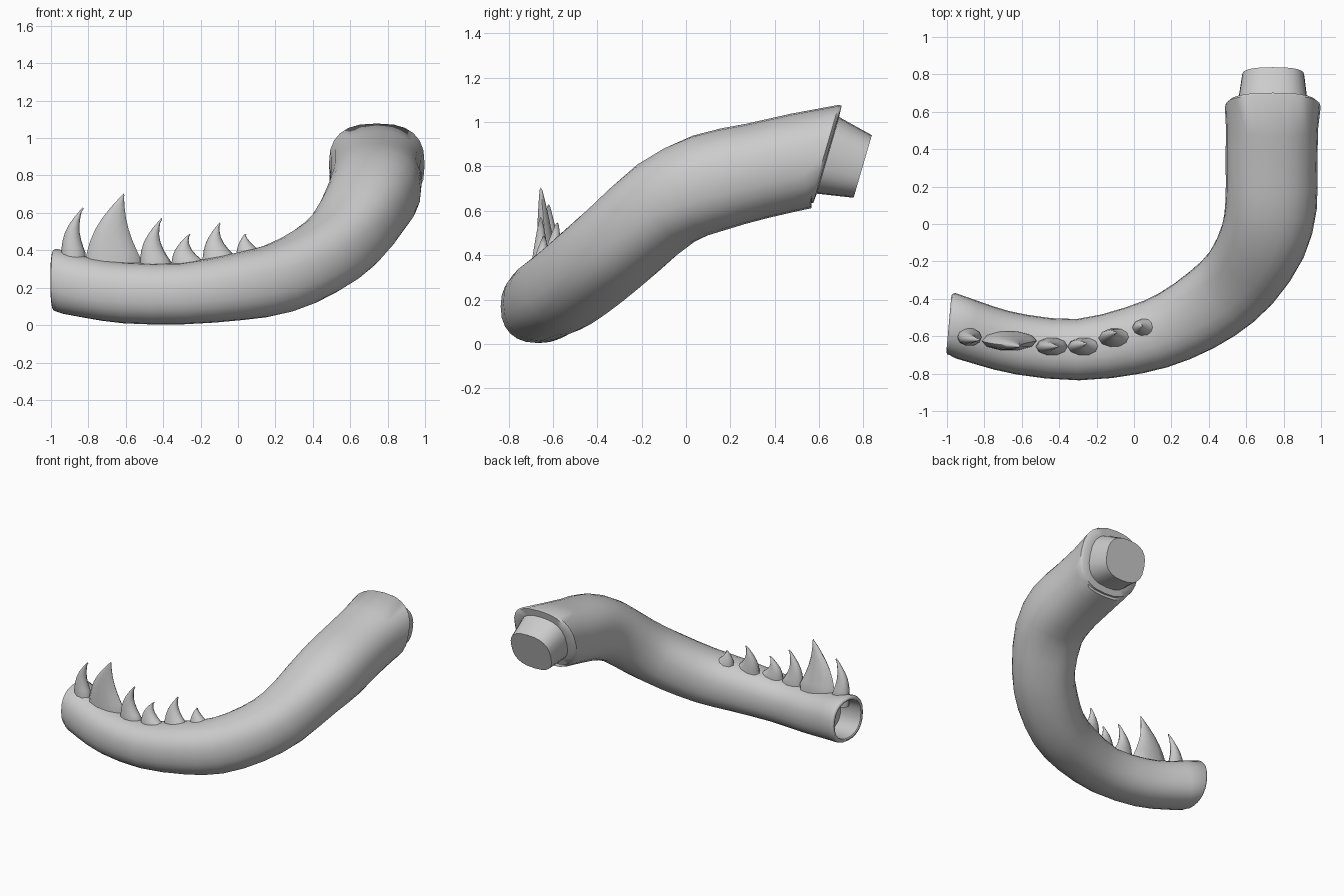
import bpy, bmesh, math
from mathutils import Vector

if "Cube" in bpy.data.objects:
    bpy.data.objects.remove(bpy.data.objects["Cube"])

SIDES = 24


def ring(bm, c, side, up, rw, rh, n=SIDES, power=2.3):
    """Superelliptic cross-section ring"""
    out = []
    for i in range(n):
        a = 2 * math.pi * i / n
        ca, sa = math.cos(a), math.sin(a)
        u = math.copysign(abs(ca) ** (2 / power), ca) * rw
        v = math.copysign(abs(sa) ** (2 / power), sa) * rh
        out.append(bm.verts.new(c + side * u + up * v))
    return out


def skin(bm, rings):
    for a, b in zip(rings, rings[1:]):
        n = len(a)
        for i in range(n):
            bm.faces.new((a[i], a[(i + 1) % n], b[(i + 1) % n], b[i]))


def finish(bm, name, angle):
    bmesh.ops.recalc_face_normals(bm, faces=bm.faces)
    me = bpy.data.meshes.new(name)
    bm.to_mesh(me)
    bm.free()
    ob = bpy.data.objects.new(name, me)
    bpy.context.collection.objects.link(ob)
    bpy.ops.object.select_all(action='DESELECT')
    ob.select_set(True)
    bpy.context.view_layer.objects.active = ob
    bpy.ops.object.shade_smooth_by_angle(angle=math.radians(angle))
    return ob


def frame(t):
    side = t.cross(Vector((0, 0, 1))).normalized()
    return side, side.cross(t).normalized()


# Centre line: x, y, z, half width, half height
path = [Vector(p) for p in (
    (-0.98, -0.535, 0.24, 0.167, 0.168),
    (-0.80, -0.595, 0.20, 0.162, 0.162),
    (-0.60, -0.645, 0.172, 0.162, 0.163),
    (-0.30, -0.672, 0.168, 0.164, 0.164),
    (0.00, -0.622, 0.205, 0.182, 0.18),
    (0.22, -0.545, 0.25, 0.195, 0.19),
    (0.42, -0.425, 0.345, 0.21, 0.195),
    (0.575, -0.285, 0.465, 0.218, 0.20),
    (0.69, -0.09, 0.635, 0.235, 0.212),
    (0.733, 0.10, 0.725, 0.245, 0.225),
    (0.735, 0.32, 0.78, 0.245, 0.218),
    (0.738, 0.52, 0.825, 0.247, 0.218))]


def catmull(i, t):
    n = len(path)
    a, b, c, d = (path[max(0, min(n - 1, i + k))] for k in (-1, 0, 1, 2))
    return 0.5 * (2 * b + (c - a) * t + (2 * a - 5 * b + 4 * c - d) * t * t
                  + (3 * b - a - 3 * c + d) * t ** 3)


pts = [catmull(i, k / 2) for i in range(len(path) - 1) for k in range(2)] + [path[-1]]
bm = bmesh.new()
rings = []

# Hollow open end: inside cavity and rounded lip
t0 = Vector((1, -0.09, 0.0)).normalized()
s0, u0 = frame(t0)
c0 = Vector((-0.985, -0.535, 0.24))
for off, r in ((0.20, 0.125), (0.03, 0.135), (0.0, 0.14), (-0.005, 0.15), (0.0, 0.162)):
    c = c0 + Vector((off, -off * 0.3, -off * 0.2))
    rings.append(ring(bm, c, s0, u0, r, r))
bm.faces.new(rings[0])

# Main tube
for i, p in enumerate(pts):
    if i == 0:
        t = t0
        p = p + Vector((0.01, 0, 0, 0, 0))
    else:
        q = pts[min(i + 1, len(pts) - 1)] - pts[i - 1]
        t = Vector(q[:3]).normalized()
    s, u = frame(t)
    rings.append(ring(bm, Vector(p[:3]), s, u, p[3], p[4]))

# Tilted collar and tapered end plug
t1 = Vector((0, 0.96, -0.28)).normalized()
s1, u1 = frame(t1)
for c, w, h in (((0.742, 0.625, 0.857), 0.256, 0.230),
                ((0.742, 0.638, 0.855), 0.240, 0.228),
                ((0.742, 0.640, 0.850), 0.188, 0.180),
                ((0.744, 0.797, 0.800), 0.166, 0.147)):
    rings.append(ring(bm, Vector(c), s1, u1, w, h, power=2.6))
bm.faces.new(rings[-1])
skin(bm, rings)
finish(bm, "curved_tube", 50)


def spike(name, left, right, tip, base_z, y0, y1, thick, pinch, belly):
    """Curved fin-like tooth leaning toward its tip"""
    bm = bmesh.new()
    tx, tz = tip
    rs = []
    for t in (-0.35, 0.0, 0.12, 0.27, 0.45, 0.62, 0.78, 0.9, 0.97):
        k = max(t, 0)
        xl = left + (tx - left) * (k - belly * math.sin(math.pi * k))
        xr = right + (tx - right) * k - pinch * math.sin(math.pi * k)
        xr = max(xr, xl + 0.012)
        z = base_z + (tz - base_z) * t
        y = y0 + (y1 - y0) * k
        hw = thick * (1 - k) ** 0.8 + 0.003
        rs.append(ring(bm, Vector(((xl + xr) / 2, y, z)), Vector((1, 0, 0)),
                       Vector((0, 1, 0)), (xr - xl) / 2, hw, n=10, power=2))
    skin(bm, rs)
    top = bm.verts.new((tx, y1, tz))
    n = len(rs[-1])
    for i in range(n):
        bm.faces.new((rs[-1][i], rs[-1][(i + 1) % n], top))
    bm.faces.new(rs[0])
    finish(bm, name, 60)


# Row of teeth: left, right, tip, base height, base y, tip y, thickness, pinch, belly
teeth = [
    (-0.945, -0.815, (-0.83, 0.63), 0.385, -0.605, -0.62, 0.045, 0.025, 0.28),
    (-0.815, -0.520, (-0.61, 0.705), 0.355, -0.625, -0.655, 0.05, 0.025, 0.20),
    (-0.525, -0.355, (-0.41, 0.572), 0.335, -0.655, -0.655, 0.045, 0.035, 0.27),
    (-0.355, -0.175, (-0.26, 0.488), 0.335, -0.655, -0.64, 0.045, 0.035, 0.25),
    (-0.190, 0.005, (-0.10, 0.548), 0.35, -0.61, -0.58, 0.05, 0.035, 0.25),
    (-0.010, 0.150, (0.035, 0.487), 0.375, -0.555, -0.545, 0.05, 0.015, 0.22)]
for i, tooth in enumerate(teeth):
    spike(f"tooth_{i + 1}", *tooth)
